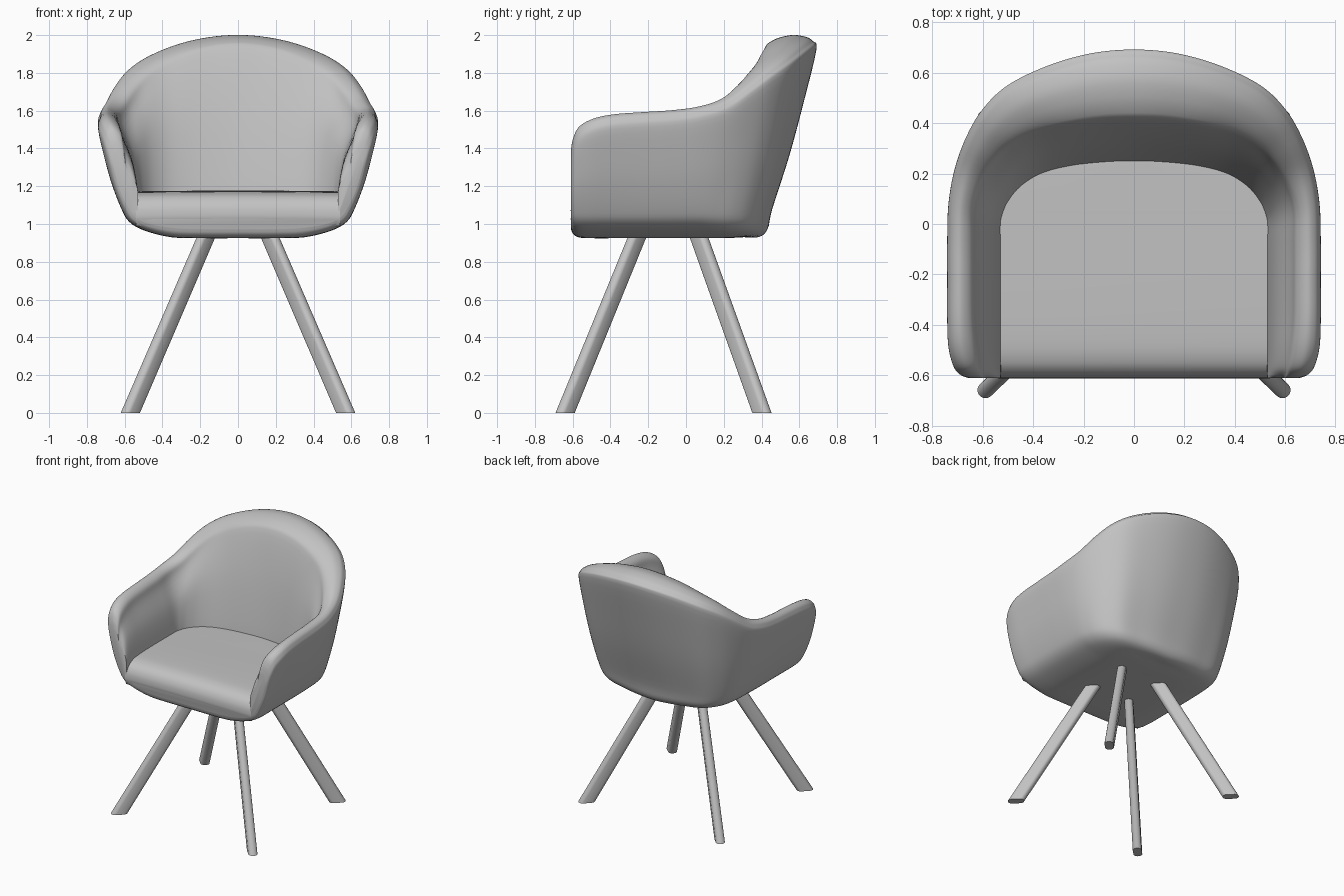
import bpy, bmesh, math
from mathutils import Vector as V

if "Cube" in bpy.data.objects:
    bpy.data.objects.remove(bpy.data.objects["Cube"])

grey = bpy.data.materials.new("plain grey")
grey.diffuse_color = (0.54, 0.54, 0.54, 1)
grey.use_nodes = True
grey.node_tree.nodes["Principled BSDF"].inputs["Base Color"].default_value = grey.diffuse_color


def finish(name, bm, angle):
    bmesh.ops.remove_doubles(bm, verts=bm.verts, dist=0.0005)
    bmesh.ops.recalc_face_normals(bm, faces=bm.faces)
    me = bpy.data.meshes.new(name)
    bm.to_mesh(me)
    bm.free()
    ob = bpy.data.objects.new(name, me)
    bpy.context.collection.objects.link(ob)
    me.materials.append(grey)
    bpy.ops.object.select_all(action='DESELECT')
    ob.select_set(True)
    bpy.context.view_layer.objects.active = ob
    bpy.ops.object.shade_smooth_by_angle(angle=math.radians(angle))
    return ob


def spline(p, n):
    """Catmull-Rom curve through the points, n steps per span."""
    q = [p[0] * 2 - p[1]] + list(p) + [p[-1] * 2 - p[-2]]
    out = []
    for i in range(len(p) - 1):
        a, b, c, d = q[i:i + 4]
        for k in range(n):
            t = k / n
            out.append(0.5 * (2 * b + (c - a) * t + (2 * a - 5 * b + 4 * c - d) * t * t
                              + (3 * b - a - 3 * c + d) * t ** 3))
    return out + [p[-1]]


def grid(bm, rows):
    vs = [[bm.verts.new(p) for p in r] for r in rows]
    for r0, r1 in zip(vs, vs[1:]):
        for j in range(len(r0) - 1):
            bm.faces.new((r0[j], r0[j + 1], r1[j + 1], r1[j]))
    return vs


def section(b, t, r, i, h, lift=0.0, back=0.0):
    """Wall section: underside, outer wall, rolled rim, inner wall."""
    b, t, r, i = (V((*p, 0)) for p in (b, t, r, i))
    s = V((0, min(b.y, 0.1), 0))
    out = (t - b).normalized() * 0.012
    z = lambda p, height: V((p.x, p.y, height))
    zt = h - 0.08
    rise = lambda f: 1.08 + f * (zt - 1.08)
    return [z(s, 0.925 + lift), z(s.lerp(b, 0.3), 0.925 + lift),
            z(s.lerp(b, 0.57), 0.93 + lift),
            z(s.lerp(b, 0.80), 0.965 - 0.034 * back + lift * 0.7),
            z(s.lerp(b, 0.93), 1.01 - 0.037 * back + lift * 0.4),
            z(b, 1.08),
            z(b.lerp(t, 0.33) + out, rise(0.33)),
            z(b.lerp(t, 0.67) + out * 0.8, rise(0.67)),
            z(t, zt),
            z(t.lerp(r, 0.06), h - 0.033), z(t.lerp(r, 0.2), h - 0.009),
            z(t.lerp(r, 0.47), h),
            z(t.lerp(r, 0.82), h - 0.03), z(r, h - 0.10),
            z(r.lerp(i, 0.65 - 0.1 * back), (h - 0.10) * 0.55 + 1.17 * 0.45),
            z(i, 1.17), z(i, 1.05)]


# Armrest stations, front to back: y, base x, top x, rim x, rim height, bottom lift
arms = [(-0.61, 0.575, 0.66, 0.59, 1.39, 0.05), (-0.597, 0.598, 0.69, 0.595, 1.455, 0.022),
        (-0.565, 0.61, 0.715, 0.60, 1.515, 0.004), (-0.49, 0.617, 0.735, 0.61, 1.557, 0),
        (-0.38, 0.617, 0.74, 0.62, 1.58, 0), (-0.22, 0.617, 0.74, 0.622, 1.592, 0),
        (-0.07, 0.617, 0.74, 0.622, 1.602, 0)]
# Backrest stations: outer base, outer top, inner rim, inner base, rim height
back = [((.612, .07), (.735, .08), (.62, .06), (.53, .00), 1.622),
        ((.60, .16), (.71, .22), (.585, .16), (.522, .04), 1.665),
        ((.575, .25), (.665, .345), (.53, .245), (.50, .09), 1.75),
        ((.525, .33), (.60, .455), (.465, .305), (.45, .15), 1.83),
        ((.44, .395), (.50, .55), (.38, .35), (.37, .20), 1.895),
        ((.295, .43), (.34, .627), (.265, .38), (.26, .23), 1.953),
        ((.15, .452), (.17, .675), (.13, .40), (.13, .245), 1.988),
        ((0, .457), (0, .69), (0, .405), (0, .25), 2.0)]

half = [section((b, y), (t, y), (r, y), (0.53, y), h, l) for y, b, t, r, h, l in arms]
half += [section(*s, back=k / (len(back) - 1)) for k, s in enumerate(back)]
mirror = [[V((-p.x, p.y, p.z)) for p in s] for s in half[-2::-1]]
stations = [spline(s, 4) for s in half + mirror]

# Upholstered shell: underside, arms and backrest in one surface
bm = bmesh.new()
vs = grid(bm, list(zip(*[spline(list(c), 5) for c in zip(*stations)])))
bm.faces.new(vs[0] + vs[-1][:0:-1])      # flat front end
finish("shell", bm, 50)

# Seat cushion with rolled front edge
profile = [(-.595, .99), (-.609, 1.02), (-.612, 1.05), (-.605, 1.09), (-.582, 1.128),
           (-.54, 1.154), (-.46, 1.168), (-.25, 1.173)]
edge = [V((0.54, y, z)) for y, z in profile]
edge += [V((s[3][0] * 1.02, s[3][1] + 0.012, 1.172)) for s in back]
bm = bmesh.new()
grid(bm, [[V((p.x * f, p.y, p.z + 0.004 * (1 - f * f))) for f in (-1, -.6, -.2, .2, .6, 1)]
          for p in spline(edge, 4)])
finish("seat_cushion", bm, 60)

# Splayed legs of stadium section, cut level at the floor
N = 24
for name, sx, top_y, foot_y in (("front_left_leg", -1, -.255, -.64), ("front_right_leg", 1, -.255, -.64),
                                ("back_left_leg", -1, .065, .402), ("back_right_leg", 1, .065, .402)):
    bm = bmesh.new()
    radial = V((sx, math.copysign(1, foot_y), 0)).normalized()
    side = V((-radial.y, radial.x, 0))
    rings = []
    for c, k in ((V((sx * .57, foot_y, 0)), 1.0), (V((sx * .165, top_y, .94)), .97)):
        ring = []
        for j in range(N):
            a = 2 * math.pi * (j + 0.5) / N
            shift = math.copysign(0.027, math.cos(a))
            ring.append(c + radial * k * (shift + .032 * math.cos(a)) + side * .032 * k * math.sin(a))
        rings.append(ring + ring[:1])
    v = grid(bm, rings)
    bm.faces.new(v[0][:N])
    bm.faces.new(v[1][:N])
    finish(name, bm, 35)
